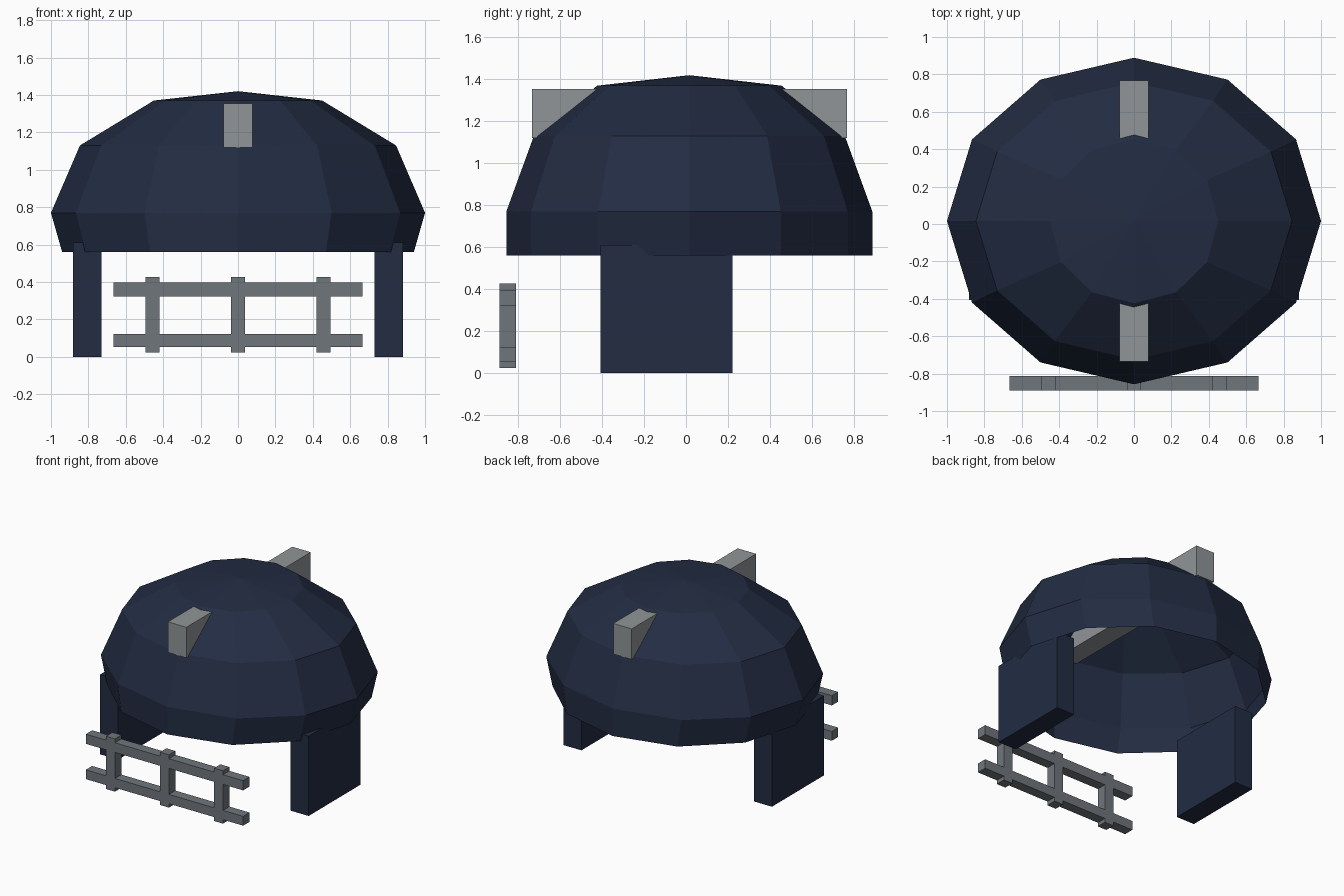
import bpy, bmesh, math

if "Cube" in bpy.data.objects:
    bpy.data.objects.remove(bpy.data.objects["Cube"])

CY = 0.016  # dome centre in y


def material(name, rgb):
    m = bpy.data.materials.new(name)
    m.diffuse_color = (*rgb, 1)
    m.use_nodes = True
    m.node_tree.nodes["Principled BSDF"].inputs["Base Color"].default_value = m.diffuse_color
    return m


navy = material("navy", (0.016, 0.025, 0.055))
light_grey = material("light_grey", (0.28, 0.30, 0.31))
dark_grey = material("dark_grey", (0.16, 0.18, 0.20))


def finish(name, bm, mat):
    me = bpy.data.meshes.new(name)
    bm.to_mesh(me)
    bm.free()
    me.materials.append(mat)
    ob = bpy.data.objects.new(name, me)
    bpy.context.collection.objects.link(ob)
    return ob


def box(name, xs, ys, zs, mat):
    bm = bmesh.new()
    bmesh.ops.create_cube(bm, size=1)
    for v in bm.verts:
        for i, (lo, hi) in enumerate((xs, ys, zs)):
            v.co[i] = lo if v.co[i] < 0 else hi
    return finish(name, bm, mat)


# Dome: open 12-sided shell, rings given as (x radius, y radius, z)
SIDES = 12
bm = bmesh.new()
rings = []
for rx, ry, z in ((0.94, 0.873, 0.56), (1.0, 0.873, 0.77),
                  (0.845, 0.742, 1.13), (0.45, 0.44, 1.37)):
    rings.append([bm.verts.new((rx * math.cos(a), CY + ry * math.sin(a), z))
                  for a in (math.tau * i / SIDES for i in range(SIDES))])
apex = bm.verts.new((0, CY, 1.42))
for i in range(SIDES):
    j = (i + 1) % SIDES
    for lo, hi in zip(rings, rings[1:]):
        bm.faces.new((lo[i], lo[j], hi[j], hi[i]))
    bm.faces.new((rings[-1][i], rings[-1][j], apex))
finish("dome_roof", bm, navy)

# Side legs
for side, xs in (("left", (-0.883, -0.73)), ("right", (0.73, 0.883))):
    box(side + "_leg", xs, (-0.407, 0.222), (0, 0.61), navy)

# Ridge beam passing through the dome
box("ridge_beam", (-0.078, 0.078), (-0.736, 0.768), (1.12, 1.354), light_grey)

# Front fence: two rails and three posts
for name, zs in (("lower_rail", (0.052, 0.123)), ("upper_rail", (0.322, 0.396))):
    box(name, (-0.666, 0.666), (-0.889, -0.812), zs, dark_grey)
for i, x in enumerate((-0.457, 0, 0.457)):
    box(f"fence_post_{i + 1}", (x - 0.038, x + 0.038), (-0.889, -0.812),
        (0.022, 0.426), dark_grey)
